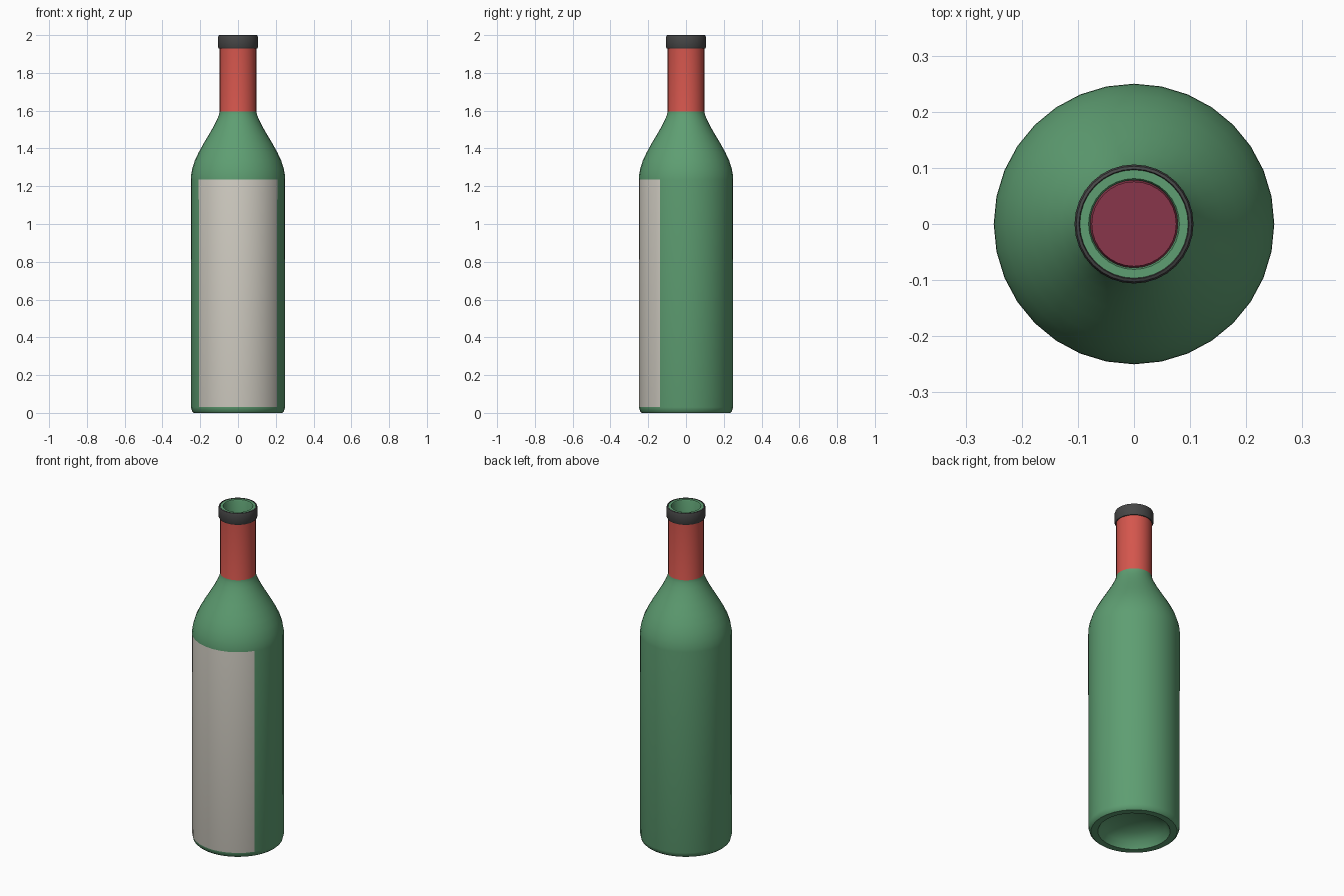
import bpy, bmesh, math

if "Cube" in bpy.data.objects:
    bpy.data.objects.remove(bpy.data.objects["Cube"])

SIDES = 32


def material(name, rgb):
    m = bpy.data.materials.new(name)
    m.diffuse_color = (*rgb, 1)
    m.use_nodes = True
    m.node_tree.nodes["Principled BSDF"].inputs["Base Color"].default_value = m.diffuse_color
    return m


GREEN = material("green_glass", (0.112, 0.342, 0.168))
RED = material("red_foil", (0.66, 0.093, 0.074))
CREAM = material("label_paper", (0.67, 0.64, 0.57))
BLACK = material("dark_lip", (0.062, 0.062, 0.062))
WINE = material("wine", (0.25, 0.037, 0.069))


def lathe(name, profile, materials, rule=None, closed=False):
    """Revolve (radius, z) points; radius 0 becomes a single pole."""
    bm = bmesh.new()
    rings = []
    for r, z in profile:
        if r == 0:
            rings.append([bm.verts.new((0, 0, z))] * SIDES)
        else:
            rings.append([bm.verts.new((r * math.cos(a), r * math.sin(a), z))
                          for a in (2 * math.pi * i / SIDES for i in range(SIDES))])
    pairs = list(zip(rings, rings[1:]))
    if closed:
        pairs.append((rings[-1], rings[0]))
    for low, high in pairs:
        for i in range(SIDES):
            j = (i + 1) % SIDES
            corners = list(dict.fromkeys((low[i], low[j], high[j], high[i])))
            bm.faces.new(corners)
    bmesh.ops.recalc_face_normals(bm, faces=bm.faces)
    if rule:
        for f in bm.faces:
            f.material_index = rule(f.calc_center_median(), f.normal)
    mesh = bpy.data.meshes.new(name)
    bm.to_mesh(mesh)
    bm.free()
    for m in materials:
        mesh.materials.append(m)
    ob = bpy.data.objects.new(name, mesh)
    bpy.context.collection.objects.link(ob)
    bpy.ops.object.select_all(action='DESELECT')
    ob.select_set(True)
    bpy.context.view_layer.objects.active = ob
    bpy.ops.object.shade_smooth_by_angle(angle=math.radians(35))
    return ob


# Bottle glass: hollow base, outer wall, shoulder, neck, rim and inner wall
base = [(0, 0.09), (0.07, 0.084), (0.13, 0.066), (0.175, 0.038), (0.197, 0.0)]
outer = [(0.234, 0.0), (0.243, 0.008), (0.249, 0.03), (0.25, 1.235),
         (0.249, 1.255), (0.243, 1.29), (0.229, 1.335), (0.208, 1.38),
         (0.183, 1.425), (0.156, 1.47), (0.130, 1.515), (0.111, 1.553),
         (0.101, 1.578), (0.097, 1.595), (0.097, 1.93), (0.097, 1.997)]
inner = [(0.081, 1.997), (0.078, 1.99), (0.078, 1.59), (0.11, 1.515),
         (0.163, 1.425), (0.21, 1.335), (0.23, 1.25), (0.23, 0.11), (0, 0.11)]


def bottle_colour(c, n):
    outside = c.x * n.x + c.y * n.y > 0
    if outside and 1.595 < c.z < 1.93:
        return 1
    # Paper label wraps ten sides around the front
    around = abs(math.atan2(c.x, -c.y))
    if outside and 0.03 < c.z < 1.235 and around < math.radians(56.25):
        return 2
    return 0


lathe("bottle", base + outer + inner, [GREEN, RED, CREAM], bottle_colour)

# Dark ring around the mouth
lathe("lip_ring", [(0.096, 1.93), (0.102, 1.93), (0.106, 1.938), (0.106, 1.99),
                   (0.103, 1.998), (0.098, 2.0), (0.096, 1.996)],
      [BLACK], closed=True)

# Wine filling the inside
lathe("wine", [(0, 0.115), (0.226, 0.115), (0.226, 1.25), (0.206, 1.335),
               (0.159, 1.425), (0.106, 1.515), (0.0755, 1.588), (0.0755, 1.62),
               (0, 1.62)], [WINE])
